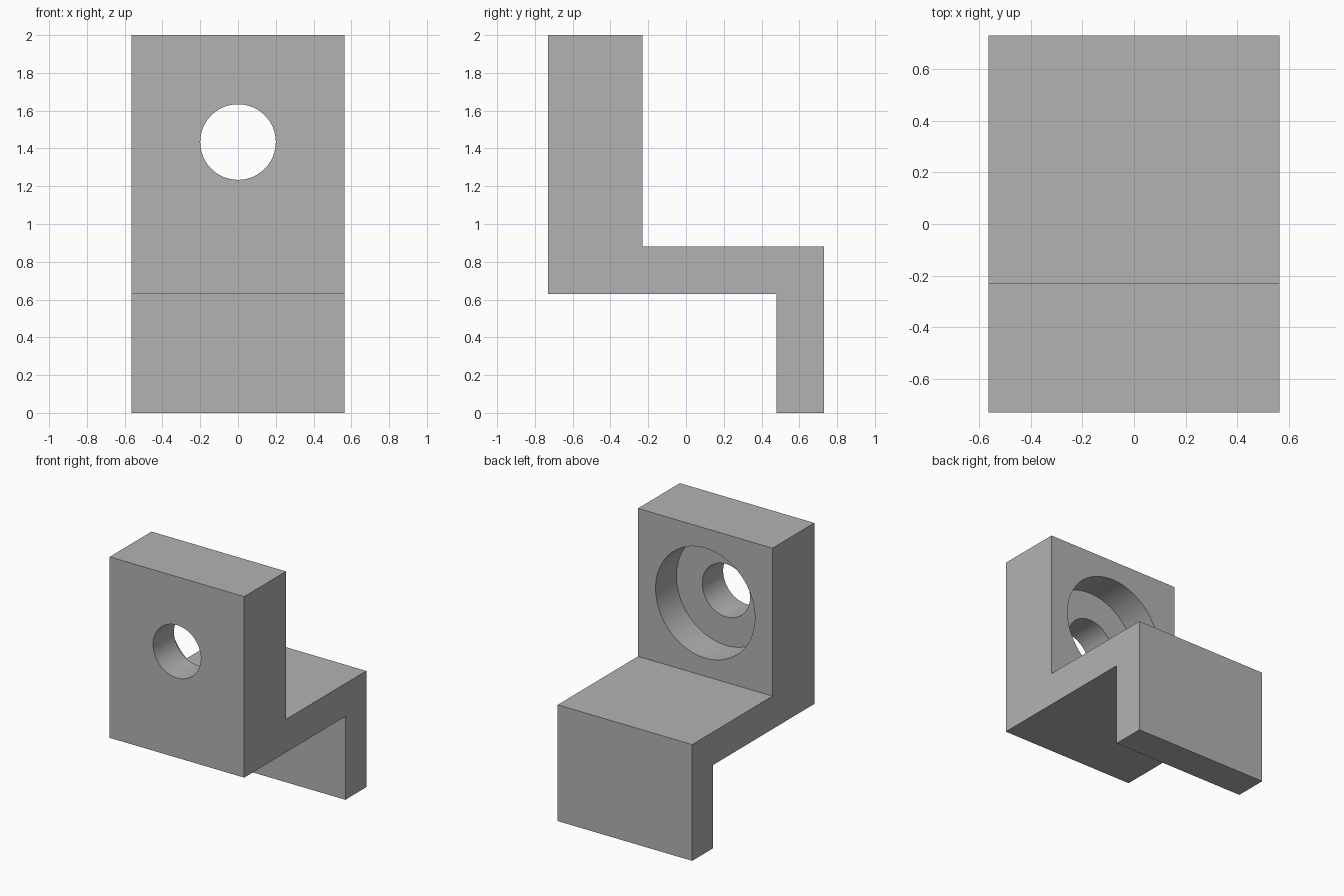
import bpy
import bmesh
import math

cube = bpy.data.objects.get("Cube")
if cube:
    bpy.data.objects.remove(cube, do_unlink=True)

WIDTH = 1.126
HOLE_Z = 1.434

grey = bpy.data.materials.new("plain grey")
grey.use_nodes = True
colour = (0.45, 0.45, 0.45, 1)
grey.diffuse_color = colour
grey.node_tree.nodes["Principled BSDF"].inputs["Base Color"].default_value = colour

# Stepped bracket: side profile (y, z) extruded across the width
profile = [(-0.73, 0.63), (0.48, 0.63), (0.48, 0), (0.73, 0),
           (0.73, 0.88), (-0.23, 0.88), (-0.23, 2), (-0.73, 2)]
bm = bmesh.new()
face = bm.faces.new([bm.verts.new((-WIDTH / 2, y, z)) for y, z in profile])
extruded = bmesh.ops.extrude_face_region(bm, geom=[face])["geom"]
bmesh.ops.translate(bm, vec=(WIDTH, 0, 0),
                    verts=[v for v in extruded if isinstance(v, bmesh.types.BMVert)])
bmesh.ops.recalc_face_normals(bm, faces=bm.faces)
mesh = bpy.data.meshes.new("stepped_bracket")
bm.to_mesh(mesh)
bm.free()
bracket = bpy.data.objects.new("stepped_bracket", mesh)
bpy.context.collection.objects.link(bracket)
mesh.materials.append(grey)


def bore(name, radius, y_start, y_end):
    """Cut a round hole along y through the upright plate."""
    bpy.ops.mesh.primitive_cylinder_add(
        vertices=96, radius=radius, depth=y_end - y_start,
        location=(0, (y_start + y_end) / 2, HOLE_Z),
        rotation=(math.pi / 2, 0, 0))
    cutter = bpy.context.object
    cutter.name = name
    cutter.hide_render = True
    cutter.data.materials.append(grey)
    bpy.context.view_layer.objects.active = bracket
    cut = bracket.modifiers.new(name, 'BOOLEAN')
    cut.operation = 'DIFFERENCE'
    cut.solver = 'EXACT'
    cut.object = cutter
    bpy.ops.object.modifier_apply(modifier=cut.name)
    bpy.data.objects.remove(cutter, do_unlink=True)


# Counterbore in the rear of the plate, then the through hole
bore("counterbore", 0.416, -0.48, 0.1)
bore("through_hole", 0.2, -1, 0.1)

# Smooth bore walls with crisp edges
bpy.ops.object.select_all(action='DESELECT')
bracket.select_set(True)
bpy.context.view_layer.objects.active = bracket
bpy.ops.object.shade_smooth_by_angle(angle=math.radians(30))
